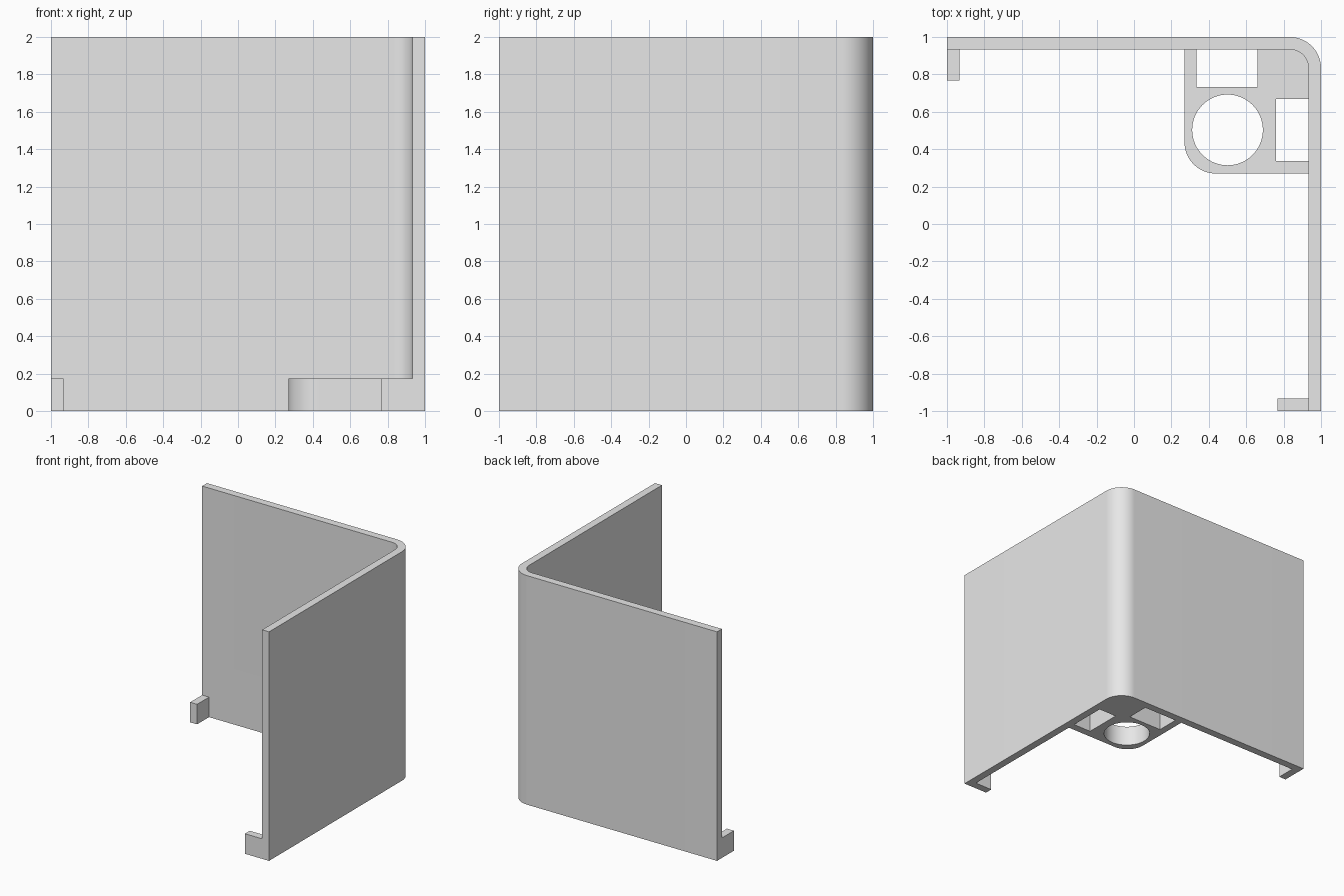
import bpy
import bmesh
from math import sin, cos, pi

cube = bpy.data.objects.get("Cube")
if cube:
    bpy.data.objects.remove(cube, do_unlink=True)

OUT, IN = 1.0, 0.933          # outer and inner wall planes
RADIUS, CENTRE = 0.167, 0.833  # corner rounding
FOOT = 0.175                   # height of the block and end tabs
BLOCK = 0.27

grey = bpy.data.materials.new("light grey")
grey.use_nodes = True
colour = (0.8, 0.8, 0.8, 1)
grey.diffuse_color = colour
grey.node_tree.nodes["Principled BSDF"].inputs["Base Color"].default_value = colour


def arc(cx, cy, r, start, end, steps=24):
    """Points along an arc, angles in half turns."""
    angles = [pi * (start + (end - start) * i / steps) for i in range(steps + 1)]
    return [(cx + r * cos(a), cy + r * sin(a)) for a in angles]


def rect(x0, x1, y0, y1):
    return [(x0, y0), (x1, y0), (x1, y1), (x0, y1)]


def prism(name, outline, z0, z1):
    """Extrude a counter-clockwise outline upwards."""
    bm = bmesh.new()
    base = bm.faces.new([bm.verts.new((x, y, z0)) for x, y in outline])
    top = bmesh.ops.extrude_face_region(bm, geom=[base])["geom"]
    verts = [v for v in top if isinstance(v, bmesh.types.BMVert)]
    bmesh.ops.translate(bm, verts=verts, vec=(0, 0, z1 - z0))
    bmesh.ops.recalc_face_normals(bm, faces=bm.faces)
    mesh = bpy.data.meshes.new(name)
    bm.to_mesh(mesh)
    bm.free()
    mesh.materials.append(grey)
    obj = bpy.data.objects.new(name, mesh)
    bpy.context.collection.objects.link(obj)
    return obj


def combine(target, other, operation):
    """Apply a boolean and discard the second solid."""
    mod = target.modifiers.new("combine", "BOOLEAN")
    mod.operation, mod.solver, mod.object = operation, "EXACT", other
    bpy.context.view_layer.objects.active = target
    bpy.ops.object.modifier_apply(modifier=mod.name)
    bpy.data.objects.remove(other, do_unlink=True)


# Two tall walls joined by a rounded corner
outline = [(OUT, -OUT)]
outline += arc(CENTRE, CENTRE, RADIUS, 0, 0.5)
outline += [(-OUT, OUT), (-OUT, IN)]
outline += arc(CENTRE, CENTRE, IN - CENTRE, 0.5, 0)
outline += [(IN, -OUT)]
walls = prism("corner_walls", outline, 0, 2)

# Corner block with a round hole and two slots, bedded into the walls
bed = 0.945
outline = arc(BLOCK + RADIUS, BLOCK + RADIUS, RADIUS, 1, 1.5)
outline += [(bed, BLOCK), (bed, bed), (BLOCK, bed)]
block = prism("corner_block", outline, 0, FOOT)
cuts = {
    "round_hole": arc(0.5, 0.503, 0.189, 0, 2, 64)[:-1],
    "back_slot": rect(0.333, 0.66, 0.733, OUT),
    "side_slot": rect(0.76, OUT, 0.337, 0.667),
}
for name, shape in cuts.items():
    combine(block, prism(name, shape, -0.1, 0.3), "DIFFERENCE")
combine(walls, block, "UNION")

# Small tabs at the free ends of the walls
for name, shape in {
    "left_tab": rect(-OUT, -IN, 0.768, bed),
    "front_tab": rect(0.767, bed, -OUT, -IN),
}.items():
    combine(walls, prism(name, shape, 0, FOOT), "UNION")

# Smooth rounded surfaces, crisp edges
bpy.ops.object.select_all(action="DESELECT")
walls.select_set(True)
bpy.context.view_layer.objects.active = walls
bpy.ops.object.shade_smooth_by_angle(angle=pi / 6)
